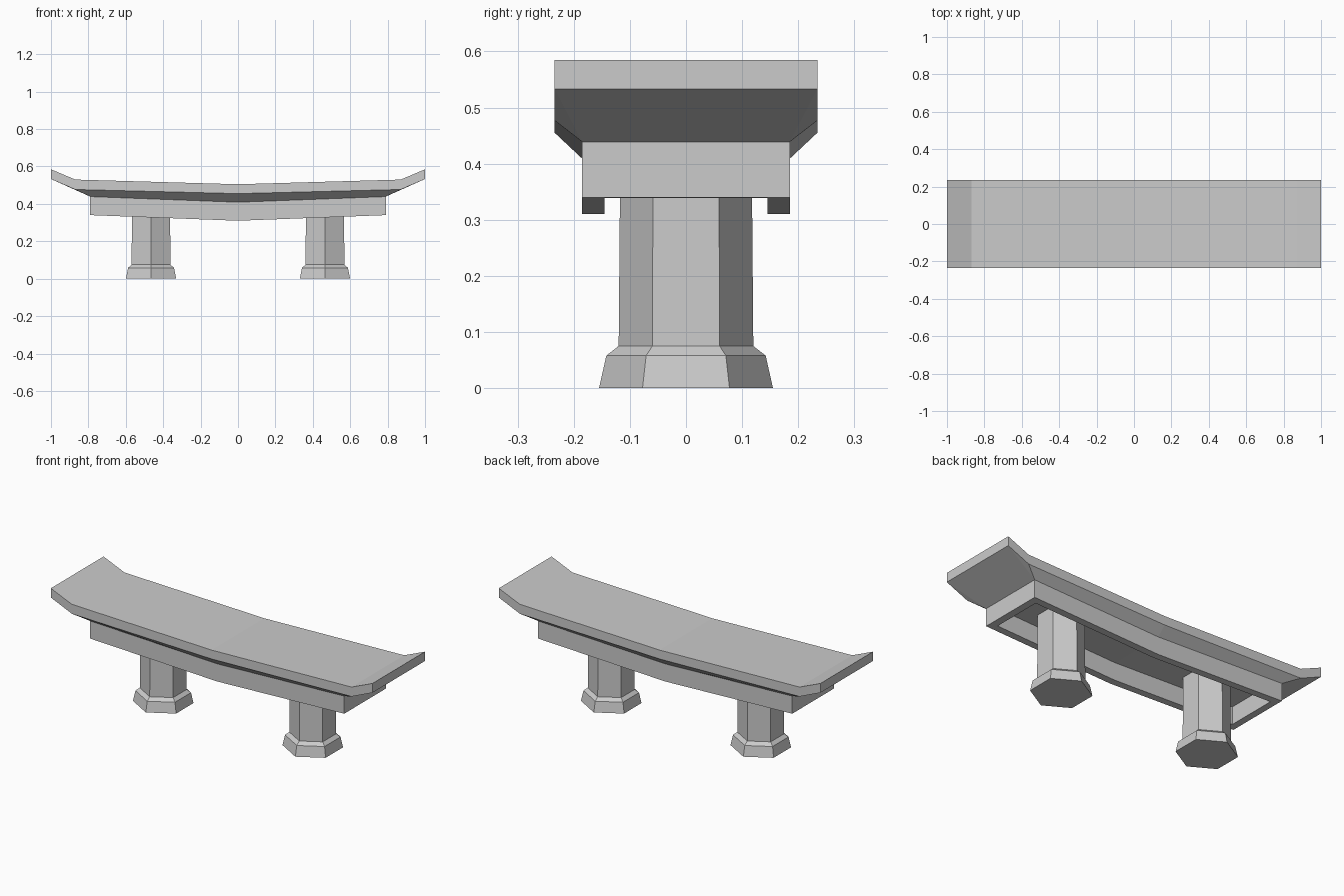
import bpy, bmesh, math

if "Cube" in bpy.data.objects:
    bpy.data.objects.remove(bpy.data.objects["Cube"])


def finish(bm, name):
    bmesh.ops.recalc_face_normals(bm, faces=bm.faces)
    mesh = bpy.data.meshes.new(name)
    bm.to_mesh(mesh)
    bm.free()
    obj = bpy.data.objects.new(name, mesh)
    bpy.context.collection.objects.link(obj)
    return obj


def bridge(bm, a, b):
    for i in range(len(a)):
        j = (i + 1) % len(a)
        bm.faces.new((a[i], a[j], b[j], b[i]))


# Seat slab: sagging top with upturned ends and a chamfered underside
bm = bmesh.new()
top = [(-1, 0.585), (-0.87, 0.53), (0, 0.505), (0.87, 0.53), (1, 0.585)]
edge = [(-1, 0.533), (-0.87, 0.477), (0, 0.455), (0.87, 0.477), (1, 0.533)]
under = [(-0.79, 0.439), (0, 0.409), (0.79, 0.439)]


def row(pts, y):
    return [bm.verts.new((x, y, z)) for x, z in pts]


tf, tb = row(top, -0.234), row(top, 0.234)
ef, eb = row(edge, -0.234), row(edge, 0.234)
uf, ub = row(under, -0.185), row(under, 0.185)
for i in range(4):
    bm.faces.new((tf[i], tf[i + 1], tb[i + 1], tb[i]))
    bm.faces.new((tf[i], tf[i + 1], ef[i + 1], ef[i]))
    bm.faces.new((tb[i], tb[i + 1], eb[i + 1], eb[i]))
for i in range(2):
    bm.faces.new((uf[i], uf[i + 1], ub[i + 1], ub[i]))
for e, u in ((ef, uf), (eb, ub)):
    bm.faces.new((e[0], e[1], u[0]))
    bm.faces.new((e[1], e[2], u[1], u[0]))
    bm.faces.new((e[2], e[3], u[2], u[1]))
    bm.faces.new((e[3], e[4], u[2]))
for i, k in ((0, 0), (4, 2)):
    bm.faces.new((tf[i], tb[i], eb[i], ef[i]))
    bm.faces.new((ef[i], eb[i], ub[k], uf[k]))
finish(bm, "seat_slab")

# Apron: open rectangular frame that follows the sag of the seat
bm = bmesh.new()


def ring(hx, hy, z_mid):
    pts = [(-hx, -hy), (0, -hy), (hx, -hy), (hx, hy), (0, hy), (-hx, hy)]
    return [bm.verts.new((x, y, z_mid + 0.03 * abs(x) / 0.79)) for x, y in pts]


rings = [ring(0.79, 0.185, 0.409), ring(0.79, 0.185, 0.31),
         ring(0.75, 0.145, 0.31), ring(0.75, 0.145, 0.409)]
for a, b in zip(rings, rings[1:] + rings[:1]):
    bridge(bm, a, b)
finish(bm, "seat_apron")

# Legs: hexagonal columns with a flared foot
for name, cx in (("left_leg", -0.465), ("right_leg", 0.465)):
    bm = bmesh.new()
    loops = []
    for r, z in ((0.155, 0), (0.142, 0.058), (0.12, 0.075), (0.117, 0.43)):
        loops.append([bm.verts.new((cx + r * math.cos(a), r * math.sin(a), z))
                      for a in (math.radians(30 + 60 * k) for k in range(6))])
    for a, b in zip(loops, loops[1:]):
        bridge(bm, a, b)
    bm.faces.new(loops[0])
    bm.faces.new(loops[-1])
    finish(bm, name)
